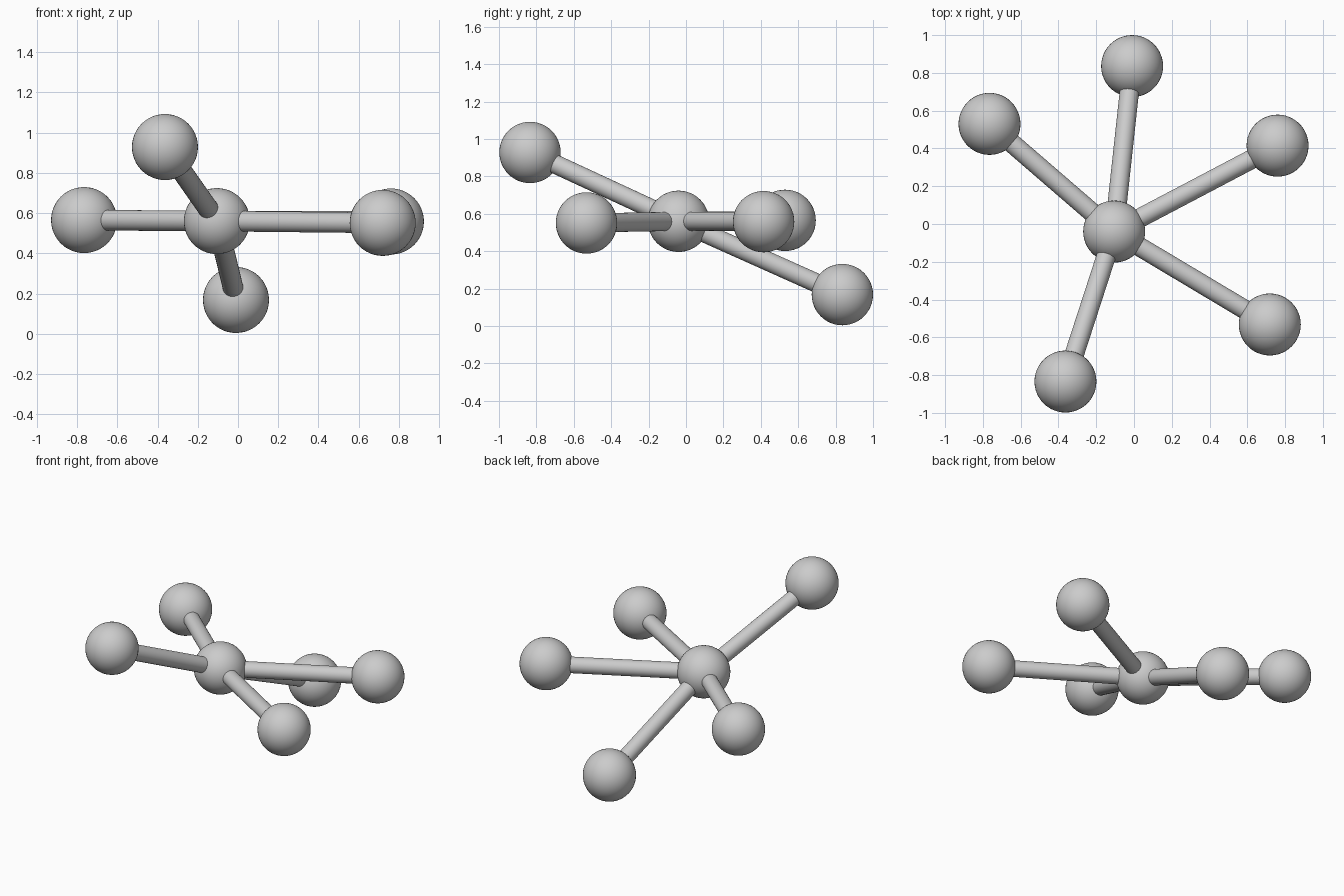
import bpy
from mathutils import Vector

if "Cube" in bpy.data.objects:
    bpy.data.objects.remove(bpy.data.objects["Cube"])

BALL_R, ROD_R = 0.164, 0.051

grey = bpy.data.materials.new("light grey")
grey.diffuse_color = (0.6, 0.6, 0.6, 1)
grey.use_nodes = True
grey.node_tree.nodes["Principled BSDF"].inputs["Base Color"].default_value = grey.diffuse_color


def finish(name):
    ob = bpy.context.object
    ob.name = name
    ob.data.materials.append(grey)
    bpy.ops.object.shade_smooth_by_angle()
    return ob


def ball(name, pos):
    bpy.ops.mesh.primitive_uv_sphere_add(segments=48, ring_count=24, radius=BALL_R, location=pos)
    return finish(name)


def rod(name, a, b):
    d = b - a
    bpy.ops.mesh.primitive_cylinder_add(vertices=32, radius=ROD_R, location=(a + b) / 2,
                                        depth=d.length - 1.7 * BALL_R)
    ob = finish(name)
    ob.rotation_euler = d.to_track_quat('Z', 'Y').to_euler()


# Central ball
hub = Vector((-0.105, -0.04, 0.56))
ball("center_ball", hub)

# Five outer balls, each joined to the centre by a rod
outer = {
    "back": (-0.01, 0.836, 0.168),
    "back_left": (-0.765, 0.53, 0.565),
    "back_right": (0.76, 0.415, 0.558),
    "front_right": (0.719, -0.532, 0.551),
    "front": (-0.363, -0.834, 0.928),
}
for side, pos in outer.items():
    ball(side + "_ball", pos)
    rod(side + "_rod", hub, Vector(pos))
